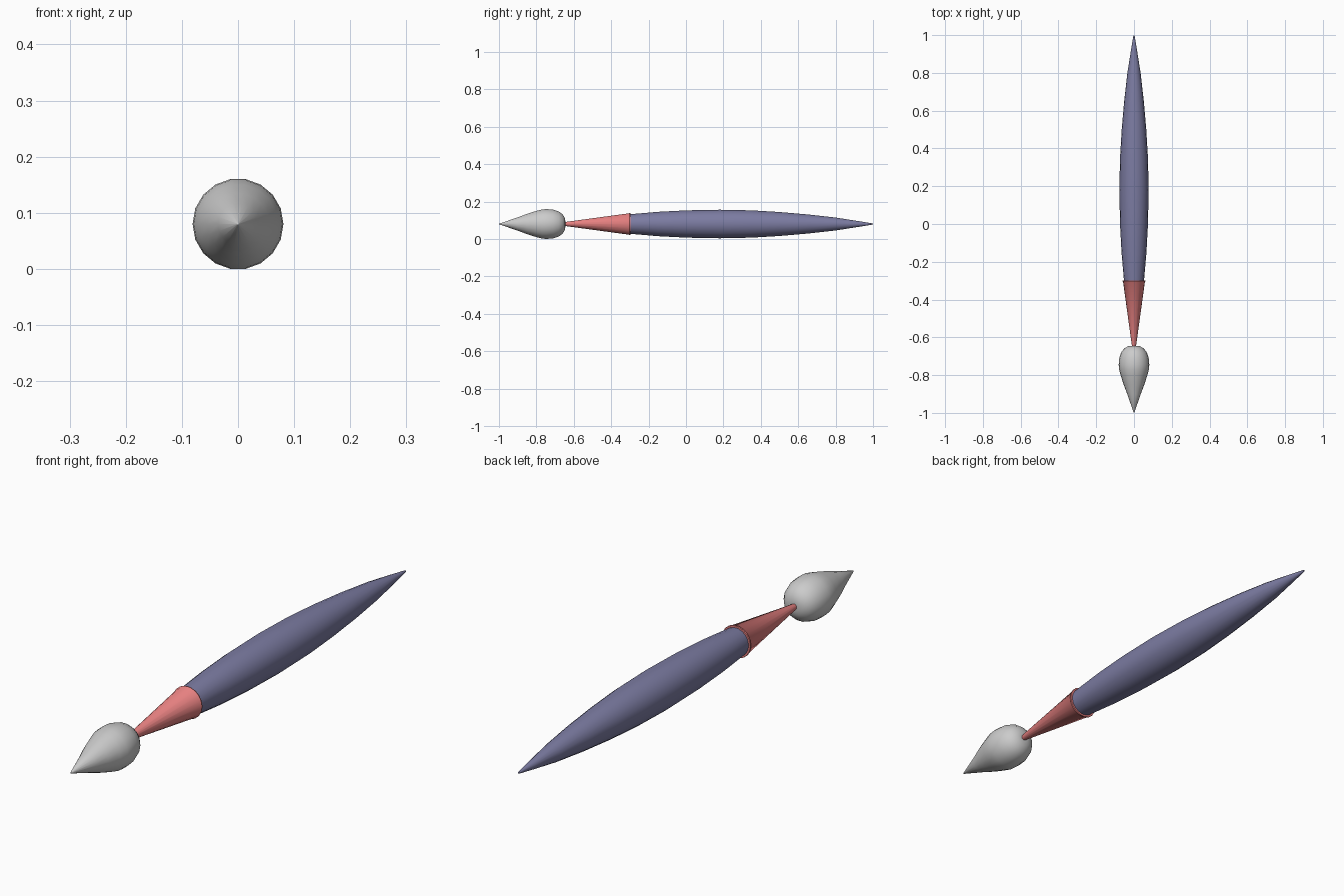
import bpy, bmesh, math

if "Cube" in bpy.data.objects:
    bpy.data.objects.remove(bpy.data.objects["Cube"])

SIDES = 18
AXIS_Z = 0.08


def material(name, rgb):
    m = bpy.data.materials.new(name)
    m.diffuse_color = (*rgb, 1)
    m.use_nodes = True
    m.node_tree.nodes["Principled BSDF"].inputs["Base Color"].default_value = m.diffuse_color
    return m


def lathe(name, profile, mat=None, angle=40):
    """Revolve (y, radius) points about the horizontal long axis."""
    bm = bmesh.new()
    rings = []
    for y, r in profile:
        if r == 0:
            rings.append([bm.verts.new((0, y, AXIS_Z))] * SIDES)
        else:
            rings.append([bm.verts.new((r * math.cos(2 * math.pi * i / SIDES), y,
                                        AXIS_Z + r * math.sin(2 * math.pi * i / SIDES)))
                          for i in range(SIDES)])
    for a, b in zip(rings, rings[1:]):
        for i in range(SIDES):
            j = (i + 1) % SIDES
            bm.faces.new(list(dict.fromkeys((a[i], a[j], b[j], b[i]))))
    bmesh.ops.recalc_face_normals(bm, faces=bm.faces)
    me = bpy.data.meshes.new(name)
    bm.to_mesh(me)
    bm.free()
    ob = bpy.data.objects.new(name, me)
    bpy.context.collection.objects.link(ob)
    if mat:
        me.materials.append(mat)
    bpy.ops.object.select_all(action='DESELECT')
    ob.select_set(True)
    bpy.context.view_layer.objects.active = ob
    bpy.ops.object.shade_smooth_by_angle(angle=math.radians(angle))
    return ob


# Bristle head: pointed front, rounded back
lathe("bristles", [(-1, 0), (-0.998, 0.002), (-0.9, 0.036), (-0.85, 0.055),
                   (-0.8, 0.071), (-0.77, 0.079), (-0.745, 0.081), (-0.71, 0.078),
                   (-0.68, 0.068), (-0.66, 0.053), (-0.648, 0.033),
                   (-0.645, 0.015), (-0.645, 0)])

# Tapered metal collar with a thin rim around the handle
lathe("ferrule", [(-0.66, 0), (-0.66, 0.009), (-0.305, 0.058), (-0.302, 0.061),
                  (-0.298, 0.06), (-0.298, 0.053), (-0.31, 0.05), (-0.31, 0)],
      material("red", (0.8, 0.22, 0.22)))

# Long spindle handle
lathe("handle", [(-0.33, 0), (-0.33, 0.05), (-0.3, 0.053), (-0.15, 0.066),
                 (0, 0.074), (0.18, 0.0775), (0.35, 0.074), (0.5, 0.065),
                 (0.65, 0.052), (0.8, 0.035), (0.92, 0.016), (0.998, 0.003), (1, 0)],
      material("blue", (0.2, 0.2, 0.36)))
